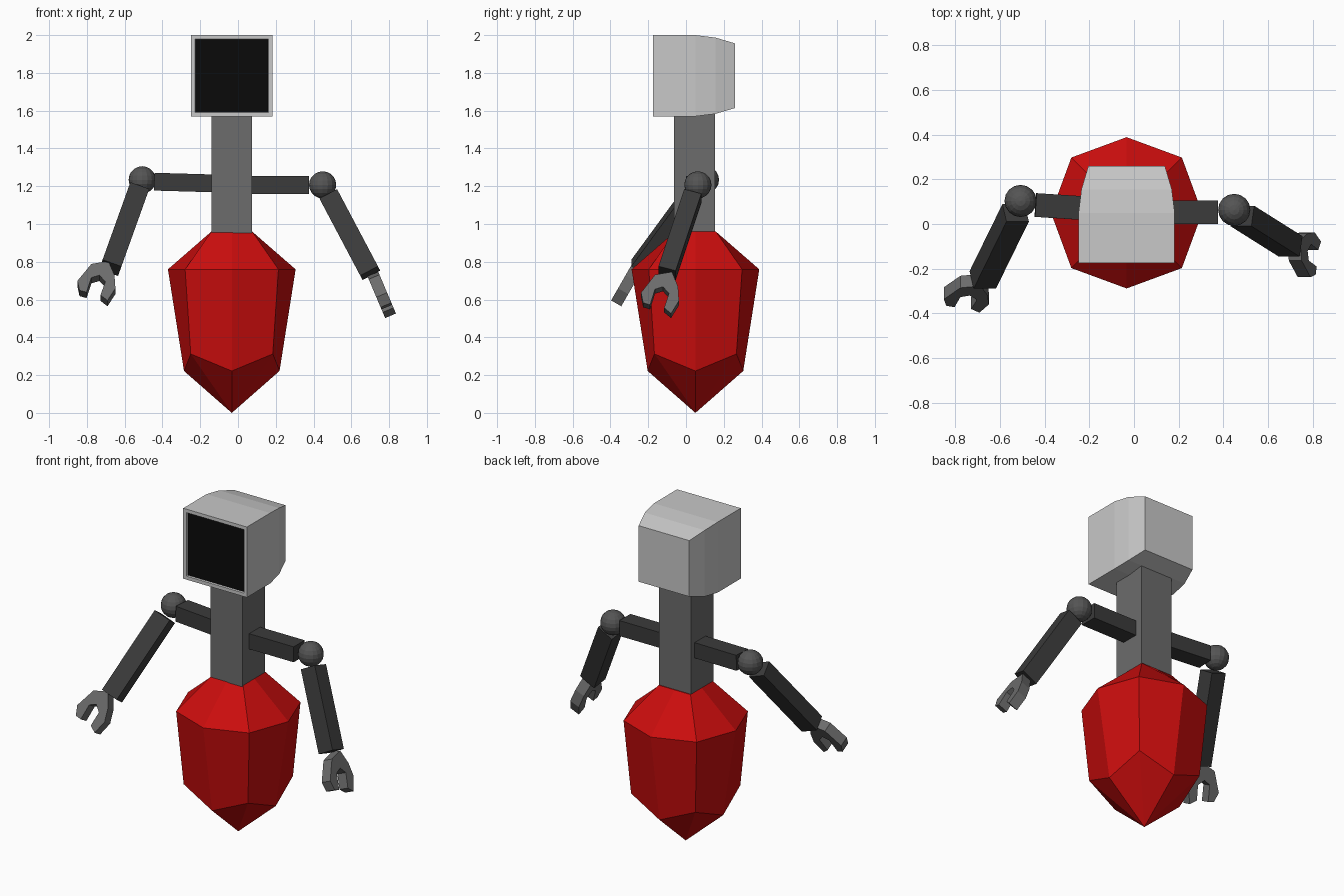
import bpy, bmesh, math
from mathutils import Vector

if "Cube" in bpy.data.objects:
    bpy.data.objects.remove(bpy.data.objects["Cube"])

CX, CY = -0.033, 0.05  # axis of the body


def material(name, rgb):
    m = bpy.data.materials.new(name)
    m.diffuse_color = (*rgb, 1)
    m.use_nodes = True
    m.node_tree.nodes["Principled BSDF"].inputs["Base Color"].default_value = m.diffuse_color
    return m


RED = material("red", (0.6, 0.004, 0.004))
LIGHT = material("light_grey", (0.58, 0.58, 0.58))
MID = material("mid_grey", (0.15, 0.15, 0.15))
JOINT = material("joint_grey", (0.09, 0.09, 0.09))
DARK = material("dark_grey", (0.043, 0.043, 0.043))
BLACK = material("screen_black", (0.003, 0.003, 0.003))


def finish(name, bm, *mats):
    bmesh.ops.recalc_face_normals(bm, faces=bm.faces[:])
    me = bpy.data.meshes.new(name)
    bm.to_mesh(me)
    bm.free()
    for m in mats:
        me.materials.append(m)
    ob = bpy.data.objects.new(name, me)
    bpy.context.collection.objects.link(ob)
    return ob


def skin(bm, rings):
    """Bridge successive rings of points with quads; return vertex rings."""
    loops = [[bm.verts.new(p) for p in r] for r in rings]
    for a, b in zip(loops, loops[1:]):
        n = len(a)
        for i in range(n):
            bm.faces.new((a[i], a[(i + 1) % n], b[(i + 1) % n], b[i]))
    return loops


def bar(name, start, end, width, depth, mat):
    """Square bar from start to end, one side kept facing the front."""
    start, end = Vector(start), Vector(end)
    d = (end - start).normalized()
    u = Vector((0, 1, 0)).cross(d).normalized()
    v = d.cross(u)
    u, v = u * width / 2, v * depth / 2
    bm = bmesh.new()
    loops = skin(bm, [[p + u + v, p - u + v, p - u - v, p + u - v] for p in (start, end)] )
    for l in loops:
        bm.faces.new(l)
    return finish(name, bm, mat)


# Body: eight-sided crystal, axial and diagonal corners alternate
def octagon(axial, z_axial, diagonal, z_diagonal):
    pts = []
    for i in range(8):
        a = i * math.pi / 4
        r, z = (diagonal * math.sqrt(2), z_diagonal) if i % 2 else (axial, z_axial)
        pts.append((CX + r * math.cos(a), CY + r * math.sin(a), z))
    return pts


bm = bmesh.new()
rings = skin(bm, [octagon(0.108, 0.96, 0.108, 0.96),
                  octagon(0.338, 0.76, 0.247, 0.76),
                  octagon(0.253, 0.222, 0.217, 0.312)])
bm.faces.new(rings[0])
tip = bm.verts.new((CX, CY, 0))
low = rings[-1]
for i in range(8):
    bm.faces.new((low[i], low[(i + 1) % 8], tip))
finish("body", bm, RED)

# Neck
bar("neck", (CX, 0.045, 0.95), (CX, 0.045, 1.68), 0.216, 0.216, MID)

# Head: box tapering in a curve toward the back, with a recessed screen
HZ = 1.785
bm = bmesh.new()
rings = skin(bm, [[(CX + sx * h, y, HZ + sz * h) for sx, sz in ((-1, -1), (1, -1), (1, 1), (-1, 1))]
                  for y, h in ((-0.174, 0.215), (0.05, 0.215), (0.155, 0.202), (0.26, 0.171))])
bm.faces.new(rings[-1])
front = bm.faces.new(rings[0])
bmesh.ops.recalc_face_normals(bm, faces=bm.faces[:])
bmesh.ops.inset_region(bm, faces=[front], thickness=0.03)
bmesh.ops.inset_region(bm, faces=[front], thickness=0.004, depth=-0.01)
front.material_index = 1
finish("head", bm, LIGHT, BLACK)

# Claw outline: open gripper, first point at the wrist (side, down)
CLAW = [(0, 0), (-0.09, 0.017), (-0.164, 0.12), (-0.153, 0.178), (-0.116, 0.19),
        (-0.09, 0.10), (-0.048, 0.086), (-0.016, 0.125), (-0.042, 0.207),
        (-0.005, 0.24), (0.037, 0.166), (0.032, 0.086)]


def claw(name, wrist, side, down):
    side, down, wrist = Vector(side), Vector(down).normalized(), Vector(wrist)
    n = side.cross(down).normalized() * 0.031
    bm = bmesh.new()
    loops = skin(bm, [[wrist + side * a + down * b + o for a, b in CLAW] for o in (n, -n)])
    for l in loops:
        bm.faces.new(l)
    finish(name, bm, MID)


# Arms: shoulder bar, ball joint, forearm, claw
arms = {
    "left": dict(root=(-0.06, 0.06, 1.213), bar_end=(-0.44, 0.085, 1.224),
                 joint=(-0.507, 0.103, 1.234), elbow=(-0.529, 0.05, 1.178),
                 hand=(-0.676, -0.25, 0.768), wrist=(-0.686, -0.25, 0.788),
                 side=(1, 0, 0), down=(0, -0.5, -0.87)),
    "right": dict(root=(0.0, 0.053, 1.207), bar_end=(0.376, 0.053, 1.207),
                  joint=(0.448, 0.063, 1.207), elbow=(0.484, 0.036, 1.148),
                  hand=(0.70, -0.1, 0.74), wrist=(0.714, -0.074, 0.735),
                  side=(0, 1, 0), down=(0.39, 0, -0.92)),
}
for s, p in arms.items():
    bar(s + "_shoulder_bar", p["root"], p["bar_end"], 0.094, 0.106, DARK)
    bar(s + "_forearm", p["elbow"], p["hand"], 0.106, 0.095, DARK)
    bm = bmesh.new()
    bmesh.ops.create_uvsphere(bm, u_segments=16, v_segments=10, radius=0.072)
    bmesh.ops.translate(bm, verts=bm.verts[:], vec=p["joint"])
    finish(s + "_shoulder_joint", bm, JOINT)
    claw(s + "_claw", p["wrist"], p["side"], p["down"])
